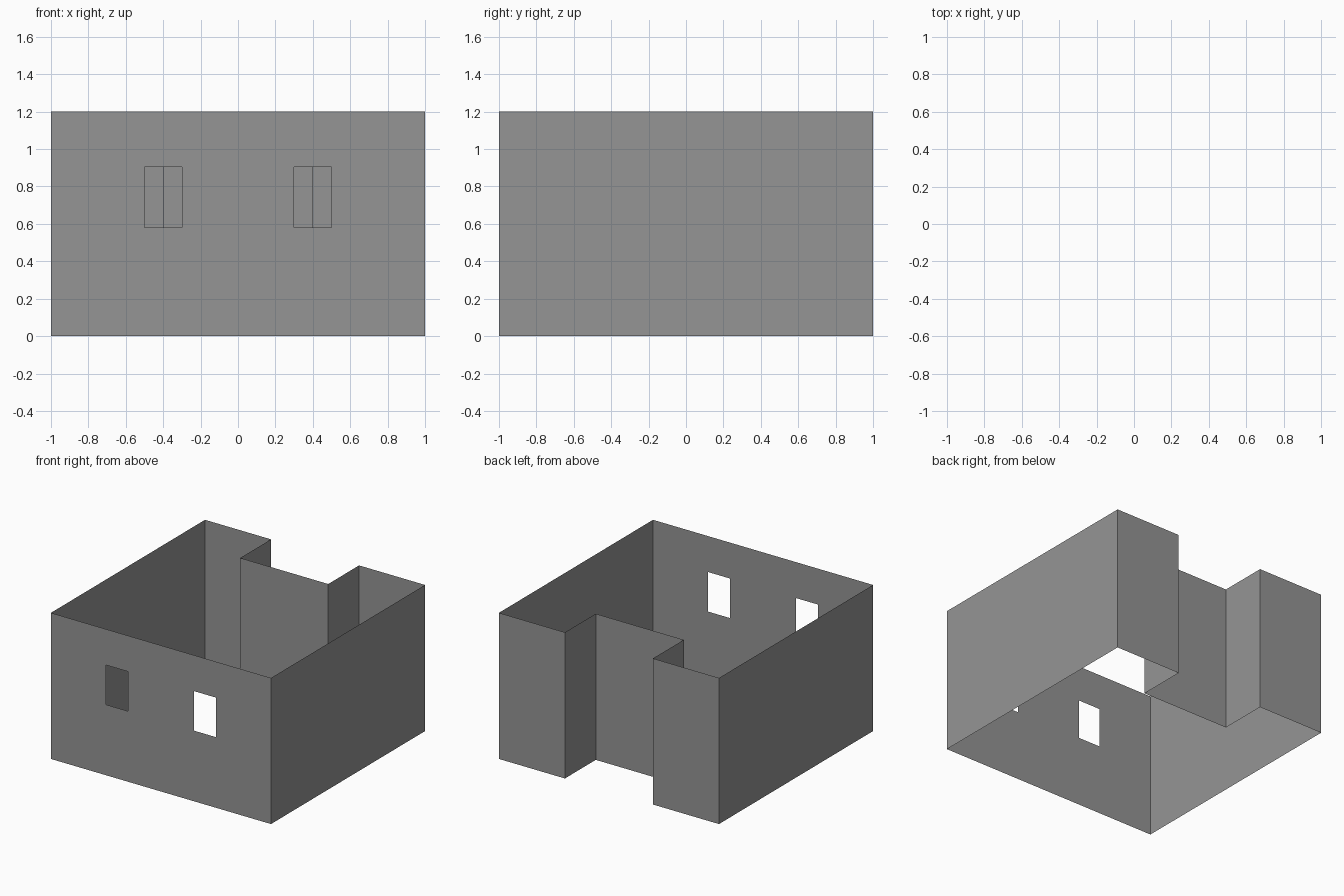
import bpy

if "Cube" in bpy.data.objects:
    bpy.data.objects.remove(bpy.data.objects["Cube"])

HEIGHT = 1.2

grey = bpy.data.materials.new("wall_grey")
grey.diffuse_color = (0.3, 0.3, 0.3, 1)
grey.use_nodes = True
grey.node_tree.nodes["Principled BSDF"].inputs["Base Color"].default_value = grey.diffuse_color


def make_object(name, verts, faces):
    mesh = bpy.data.meshes.new(name)
    mesh.from_pydata(verts, [], faces)
    mesh.materials.append(grey)
    obj = bpy.data.objects.new(name, mesh)
    bpy.context.collection.objects.link(obj)
    return obj


# Side walls and recessed back wall: open plan outline raised to full height
plan = [(1, -1), (1, 1), (0.4, 1), (0.4, 0.6),
        (-0.4, 0.6), (-0.4, 1), (-1, 1), (-1, -1)]
n = len(plan)
verts = [(x, y, z) for z in (0, HEIGHT) for x, y in plan]
faces = [(i, i + 1, i + 1 + n, i + n) for i in range(n - 1)]
make_object("side_and_back_walls", verts, faces)

# Front wall: grid of panels with the two window cells left open
xs = [-1, -0.5, -0.3, 0.3, 0.5, 1]
zs = [0, 0.58, 0.905, HEIGHT]
w = len(xs)
windows = {(1, 1), (3, 1)}
verts = [(x, -1, z) for z in zs for x in xs]
faces = [(r * w + c, r * w + c + 1, (r + 1) * w + c + 1, (r + 1) * w + c)
         for r in range(len(zs) - 1) for c in range(w - 1)
         if (c, r) not in windows]
make_object("front_wall", verts, faces)
